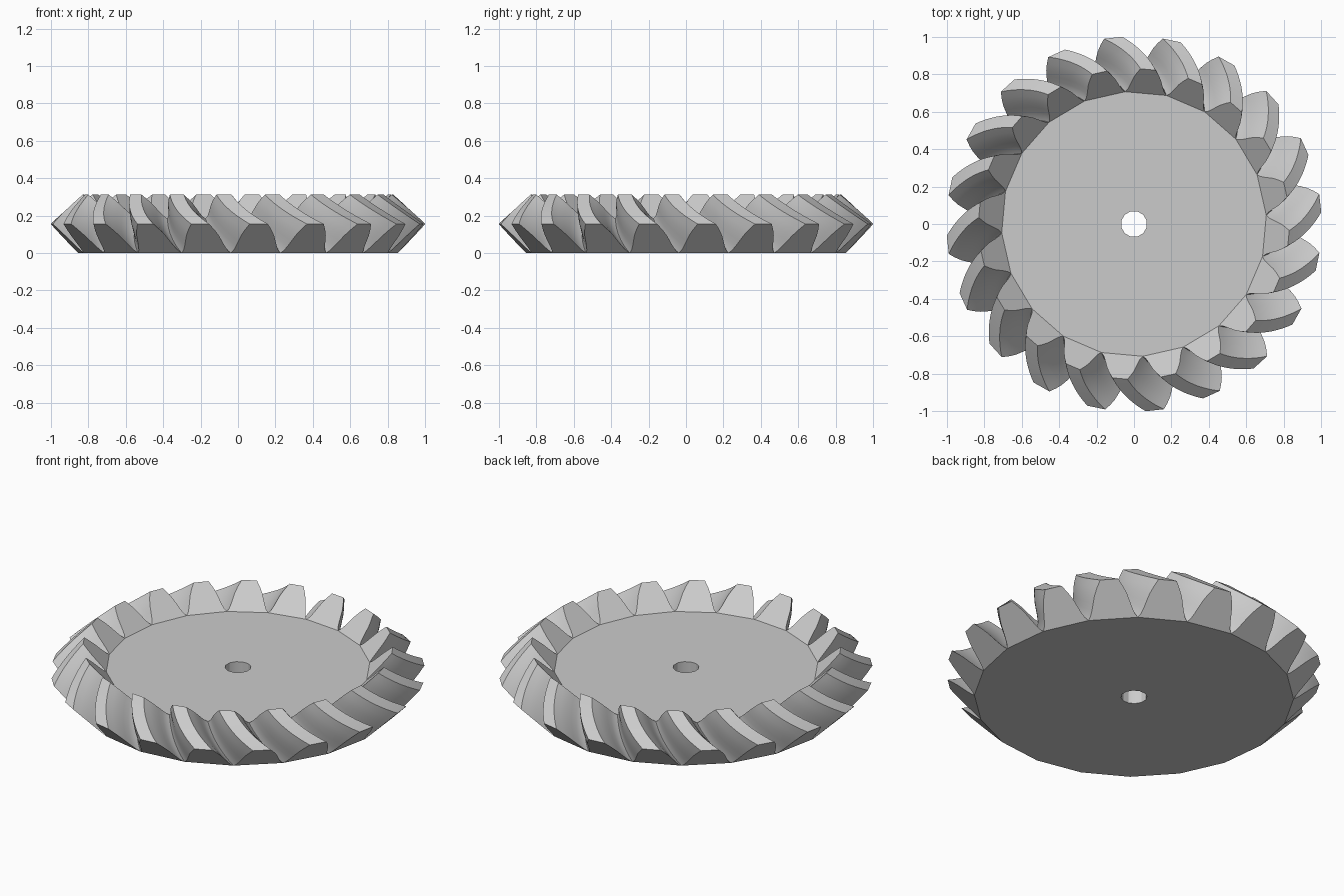
import bpy, bmesh, math

cube = bpy.data.objects.get("Cube")
if cube:
    bpy.data.objects.remove(cube)

TEETH, SLICES, BORE_SIDES = 20, 10, 12
APEX_Z, INNER_SCALE = 1.07, 0.828
ROOT_R, TIP_R, TIP_Z = 0.856, 1.003, 0.155
OUTER_ANGLE, TWIST = 6.4, 11.6
STEP = 360 / TEETH

# Half of a tooth: height fraction, half angle in degrees
FLANK = [(0, 9), (0.1, 7.9), (0.25, 7.0), (0.42, 6.2), (0.6, 5.4), (0.8, 4.2), (1, 2.8)]
PROFILE = [(h, -a) for h, a in FLANK] + [(h, a) for h, a in reversed(FLANK[1:])]


def polar(r, degrees, z):
    a = math.radians(degrees)
    return (r * math.cos(a), r * math.sin(a), z)


def gear_ring(bm, u):
    """One slice of the toothed rim; u runs from 0 (large end) to 1 (small end)."""
    s = 1 + (INNER_SCALE - 1) * u
    turn = OUTER_ANGLE - TWIST * (u + 0.3 * u * (1 - u))
    ring = []
    for k in range(TEETH):
        for h, a in PROFILE:
            r = (ROOT_R + (TIP_R - ROOT_R) * h) * s
            z = APEX_Z + (TIP_Z * h - APEX_Z) * s
            ring.append(bm.verts.new(polar(r, k * STEP + turn + a, z)))
    return ring


def bridge(bm, lower, upper):
    n = len(lower)
    for i in range(n):
        j = (i + 1) % n
        bm.faces.new((lower[i], lower[j], upper[j], upper[i]))


def loop_edges(bm, verts):
    n = len(verts)
    edges = []
    for i in range(n):
        pair = (verts[i], verts[(i + 1) % n])
        edges.append(bm.edges.get(pair) or bm.edges.new(pair))
    return edges


bm = bmesh.new()

# Spiral tooth flanks and lands
rings = [gear_ring(bm, i / SLICES) for i in range(SLICES + 1)]
for low, high in zip(rings, rings[1:]):
    bridge(bm, low, high)

# Flat tooth ends on the back and front cones
size = len(PROFILE)
for ring in (rings[0], rings[-1]):
    for k in range(TEETH):
        start = k * size
        tooth = [ring[(start + i) % len(ring)] for i in range(size)]
        tooth.append(ring[(start + size) % len(ring)])
        bm.faces.new(tooth)

# Central bore
disc_z = APEX_Z * (1 - INNER_SCALE)
bores = [[bm.verts.new(polar(0.07, (i + 0.5) * 360 / BORE_SIDES, z)) for i in range(BORE_SIDES)]
         for z in (0, disc_z)]
bridge(bm, *bores)

# Flat bottom and top discs around the bore
for ring, bore in ((rings[0], bores[0]), (rings[-1], bores[1])):
    edges = loop_edges(bm, ring[::size]) + loop_edges(bm, bore)
    bmesh.ops.triangle_fill(bm, edges=edges, use_beauty=True)

bmesh.ops.recalc_face_normals(bm, faces=bm.faces)
mesh = bpy.data.meshes.new("bevel_gear")
bm.to_mesh(mesh)
bm.free()

gear = bpy.data.objects.new("bevel_gear", mesh)
bpy.context.collection.objects.link(gear)

# Plain grey finish
GREY = (0.6, 0.6, 0.6, 1)
mat = bpy.data.materials.new("plain_grey")
mat.use_nodes = True
mat.diffuse_color = GREY
mat.node_tree.nodes["Principled BSDF"].inputs["Base Color"].default_value = GREY
mesh.materials.append(mat)

bpy.ops.object.select_all(action='DESELECT')
gear.select_set(True)
bpy.context.view_layer.objects.active = gear
bpy.ops.object.shade_smooth_by_angle(angle=math.radians(30))
